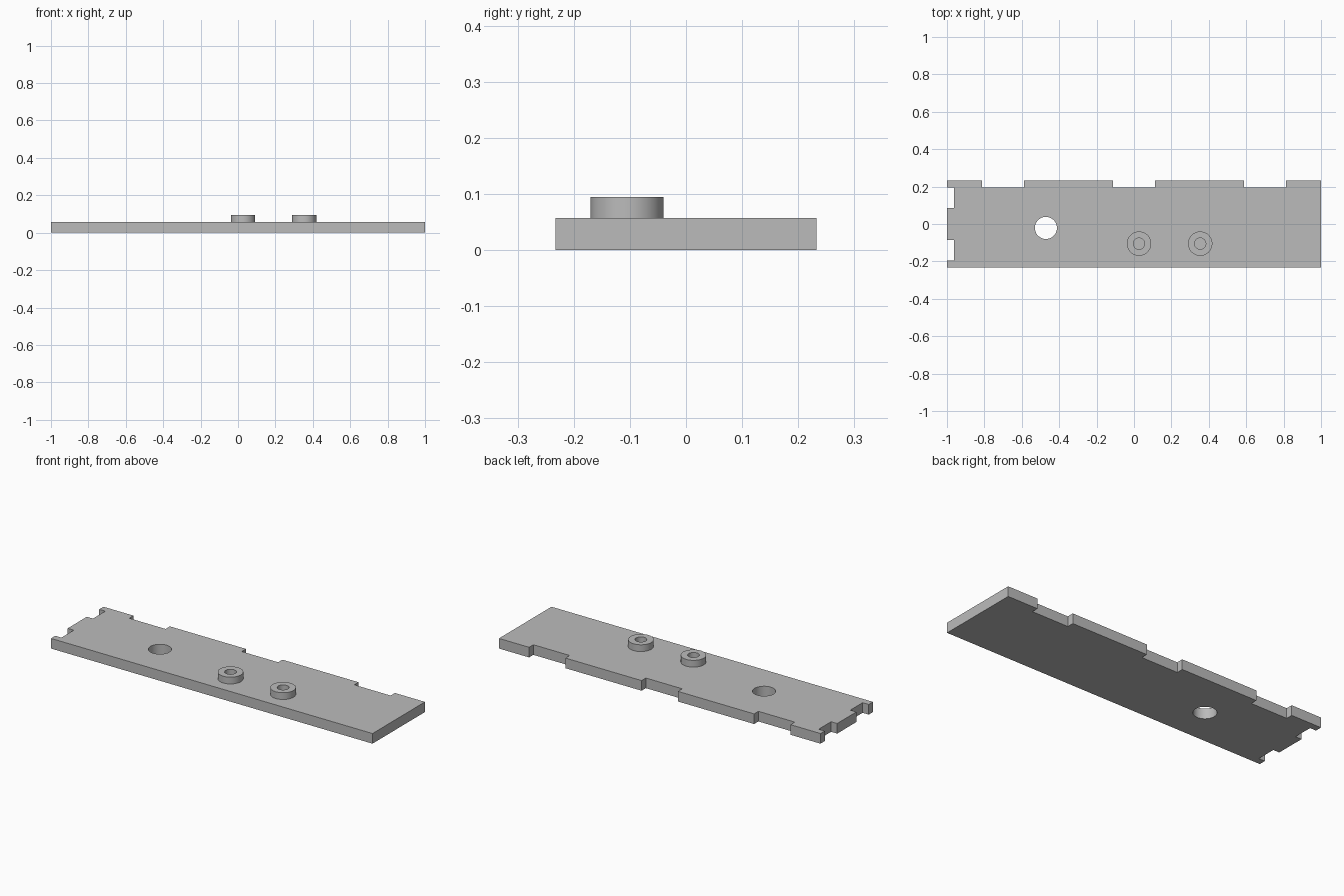
import bpy, bmesh, math

cube = bpy.data.objects.get("Cube")
if cube:
    bpy.data.objects.remove(cube, do_unlink=True)

grey = bpy.data.materials.new("plain grey")
grey.use_nodes = True
COLOUR = (0.5, 0.5, 0.5, 1)
grey.diffuse_color = COLOUR
grey.node_tree.nodes["Principled BSDF"].inputs["Base Color"].default_value = COLOUR


def circle(cx, cy, r, n=64):
    return [(cx + r * math.cos(i * math.tau / n), cy + r * math.sin(i * math.tau / n))
            for i in range(n)]


def extruded(name, loops, z0, z1):
    """Solid from flat closed loops; inner loops become holes."""
    curve = bpy.data.curves.new(name + " profile", "CURVE")
    curve.dimensions = "2D"
    curve.fill_mode = "BOTH"
    curve.extrude = (z1 - z0) / 2
    for loop in loops:
        spline = curve.splines.new("POLY")
        spline.points.add(len(loop) - 1)
        for point, (x, y) in zip(spline.points, loop):
            point.co = (x, y, 0, 1)
        spline.use_cyclic_u = True
    temp = bpy.data.objects.new(name + " profile", curve)
    bpy.context.collection.objects.link(temp)
    bpy.context.view_layer.update()
    mesh = bpy.data.meshes.new_from_object(
        temp.evaluated_get(bpy.context.evaluated_depsgraph_get()))
    bpy.data.objects.remove(temp, do_unlink=True)
    bpy.data.curves.remove(curve)

    # Weld the caps to the walls and lift to height
    bm = bmesh.new()
    bm.from_mesh(mesh)
    bmesh.ops.remove_doubles(bm, verts=bm.verts, dist=1e-5)
    bmesh.ops.recalc_face_normals(bm, faces=bm.faces)
    bmesh.ops.translate(bm, verts=bm.verts, vec=(0, 0, (z0 + z1) / 2))
    bm.to_mesh(mesh)
    bm.free()
    mesh.name = name
    mesh.materials.clear()
    mesh.materials.append(grey)
    obj = bpy.data.objects.new(name, mesh)
    bpy.context.collection.objects.link(obj)
    bpy.ops.object.select_all(action="DESELECT")
    obj.select_set(True)
    bpy.context.view_layer.objects.active = obj
    bpy.ops.object.shade_smooth_by_angle(angle=math.radians(30))
    return obj


# Plate outline: notched back edge, notched right end, plain front and left
HALF_Y, THICK, TOP = 0.233, 0.057, 0.095
STEP = 0.038
outline = [(-1, -HALF_Y), (1, -HALF_Y), (1, HALF_Y)]
for centre in (0.7, 0, -0.7):
    a, b = centre + 0.113, centre - 0.113
    inner = HALF_Y - STEP
    outline += [(a, HALF_Y), (a, inner), (b, inner), (b, HALF_Y)]
outline.append((-1, HALF_Y))
for high, low in ((0.195, 0.085), (-0.085, -0.195)):
    outline += [(-1, high), (STEP - 1, high), (STEP - 1, low), (-1, low)]

extruded("base_plate", [outline, circle(-0.471, -0.021, 0.059)], 0, THICK)

# Raised ring bosses
for name, x in (("right_boss", 0.027), ("left_boss", 0.354)):
    extruded(name, [circle(x, -0.105, 0.065), circle(x, -0.105, 0.03)], THICK - 0.01, TOP)
